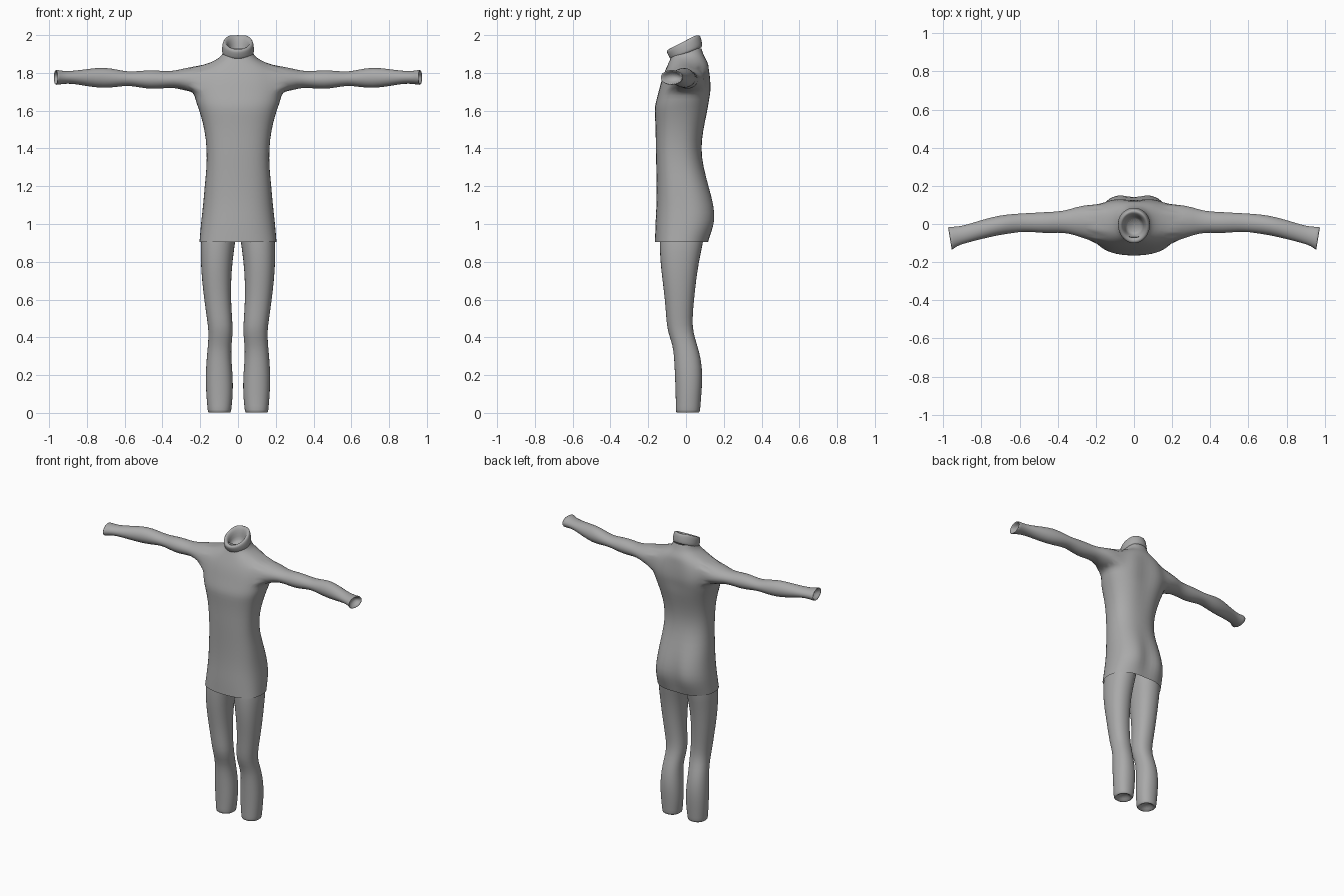
import bpy, bmesh, math
from mathutils import Vector

grey = bpy.data.materials.new("plain grey")
grey.diffuse_color = (0.4, 0.4, 0.4, 1)


def spow(v, p):
    return math.copysign(abs(v) ** p, v)


def add_ring(bm, pts):
    return [bm.verts.new(p) for p in pts]


def skin(bm, rings):
    for a, b in zip(rings, rings[1:]):
        n = len(a)
        for i in range(n):
            bm.faces.new((a[i], a[(i + 1) % n], b[(i + 1) % n], b[i]))


def finish(bm, name, levels=1):
    bmesh.ops.recalc_face_normals(bm, faces=bm.faces)
    me = bpy.data.meshes.new(name)
    bm.to_mesh(me)
    bm.free()
    ob = bpy.data.objects.new(name, me)
    bpy.context.collection.objects.link(ob)
    me.materials.append(grey)
    me.shade_smooth()
    sub = ob.modifiers.new("smooth", 'SUBSURF')
    sub.levels = sub.render_levels = levels
    return ob


# ---- torso with sleeves: height, half width, front y, back y, centre-back dent
TORSO = [
    (0.905, .206, -.165, .125, .01), (0.96, .201, -.164, .148, .025),
    (1.02, .196, -.162, .170, .035), (1.10, .186, -.157, .160, .025),
    (1.20, .178, -.156, .128, .01), (1.30, .167, -.158, .093, .0),
    (1.40, .166, -.161, .079, .0), (1.50, .178, -.161, .096, .005),
    (1.58, .200, -.166, .117, .01), (1.62, .214, -.167, .126, .015),
    (1.66, .228, -.157, .134, .02), (1.70, .236, -.146, .141, .02),
    (1.74, .236, -.136, .141, .02), (1.78, .226, -.124, .136, .015),
    (1.815, .205, -.110, .129, .01), (1.845, .165, -.097, .120, .0),
    (1.87, .115, -.085, .108, .0), (1.892, .083, -.076, .094, .0),
    (1.93, .072, -.07, .082, .0)]
SEG = 24


def torso_ring(z, w, yf, yb, dent):
    pts = []
    yc, hy = (yf + yb) / 2, (yb - yf) / 2
    for i in range(SEG):
        t = 2 * math.pi * i / SEG
        s, c = math.sin(t), math.cos(t)
        # squarer chest, rounder back
        p = 0.72 if s < 0 and z < 1.82 else 0.88
        y = yc + hy * spow(s, p)
        if s > 0:
            y -= dent * math.exp(-(c / 0.2) ** 2)
        pts.append((w * spow(c, 0.85), y, z))
    return pts


# ---- arm: x, y front, y back, z bottom, z top
ARM = [
    (.285, -.070, .098, 1.706, 1.826), (.34, -.050, .076, 1.722, 1.810),
    (.40, -.046, .066, 1.717, 1.811), (.46, -.050, .064, 1.713, 1.816),
    (.52, -.044, .060, 1.722, 1.811), (.58, -.040, .057, 1.733, 1.806),
    (.64, -.049, .053, 1.725, 1.818), (.71, -.059, .046, 1.717, 1.832),
    (.80, -.080, .022, 1.728, 1.821), (.88, -.100, -.004, 1.744, 1.810),
    (.93, -.116, -.014, 1.741, 1.811), (.968, -.141, -.013, 1.733, 1.819),
    (.966, -.132, -.022, 1.742, 1.810), (.93, -.095, -.035, 1.758, 1.795)]


def arm_ring(side, x, yf, yb, zb, zt):
    pts = []
    for i in range(16):
        t = 2 * math.pi * i / 16
        c = math.cos(t)
        y = (yf + yb) / 2 + (yb - yf) / 2 * c
        z = (zb + zt) / 2 + (zt - zb) / 2 * math.sin(t)
        skew = 0.010 * c if x > .95 else 0      # slanted cuff
        pts.append((side * (x + skew), y, z))
    return pts


bm = bmesh.new()
skin(bm, [add_ring(bm, torso_ring(*r)) for r in TORSO])
# cut armholes, four rows by four columns on each side
holes = []
for f in bm.faces:
    c = f.calc_center_median()
    rows = 1.70 < c.z < 1.845
    zs = min(v.co.z for v in f.verts)
    w = [r for r in TORSO if abs(r[0] - zs) < 1e-4][0][1]
    if rows and min(abs(v.co.x) for v in f.verts) > 0.6 * w:
        holes.append(f)
bmesh.ops.delete(bm, geom=holes, context='FACES')
bm.edges.ensure_lookup_table()
for side in (-1, 1):
    rim = [e for e in bm.edges if e.is_boundary
           and all(v.co.x * side > .08 and 1.69 < v.co.z < 1.85 for v in e.verts)]
    rings = [add_ring(bm, arm_ring(side, *r)) for r in ARM]
    skin(bm, rings)
    bm.faces.new(rings[-1])
    first = [bm.edges.get((rings[0][i], rings[0][(i + 1) % 16])) for i in range(16)]
    bmesh.ops.bridge_loops(bm, edges=rim + first)
finish(bm, "torso_and_sleeves")

# ---- legs: z, inner x, outer x, front y, back y
LEG = [
    (1.05, .010, .165, -.125, .10), (0.95, .006, .192, -.140, .10),
    (0.90, .014, .200, -.142, .092), (0.80, .028, .199, -.138, .070),
    (0.70, .035, .192, -.126, .055), (0.60, .036, .180, -.113, .044),
    (0.50, .030, .166, -.106, .035), (0.43, .025, .156, -.099, .038),
    (0.36, .034, .160, -.071, .060), (0.29, .035, .167, -.064, .080),
    (0.20, .026, .173, -.060, .090), (0.10, .025, .170, -.056, .083),
    (0.03, .033, .163, -.055, .077), (0.0, .036, .161, -.055, .075),
    (0.0, .048, .149, -.043, .063), (0.03, .075, .122, -.015, .035)]
for side, name in ((-1, "right_leg"), (1, "left_leg")):
    bm = bmesh.new()
    rings = []
    for z, xi, xo, yf, yb in LEG:
        rings.append(add_ring(bm, [
            (side * ((xi + xo) / 2 + (xo - xi) / 2 * spow(math.cos(t), .9)),
             (yf + yb) / 2 + (yb - yf) / 2 * spow(math.sin(t), .9), z)
            for t in [2 * math.pi * i / 16 for i in range(16)]]))
    skin(bm, rings)
    bm.faces.new(rings[-1])
    finish(bm, name)

# ---- tilted collar: radius x, radius y, centre y, centre z, slope
COLLAR = [
    (.066, .066, .004, 1.905, .38), (.082, .082, .002, 1.903, .38),
    (.087, .088, .000, 1.912, .39), (.085, .090, -.008, 1.940, .46),
    (.081, .090, -.015, 1.962, .52), (.070, .078, -.016, 1.967, .52),
    (.055, .062, -.014, 1.955, .48), (.048, .050, -.010, 1.915, .40),
    (.042, .044, -.006, 1.885, .30)]
bm = bmesh.new()
rings = []
for rx, ry, cy, cz, k in COLLAR:
    rings.append(add_ring(bm, [
        (rx * math.cos(t), cy + ry * math.sin(t), min(2.0, cz + k * ry * math.sin(t)))
        for t in [2 * math.pi * i / 20 for i in range(20)]]))
skin(bm, rings)
bm.faces.new(rings[-1])
finish(bm, "collar")
